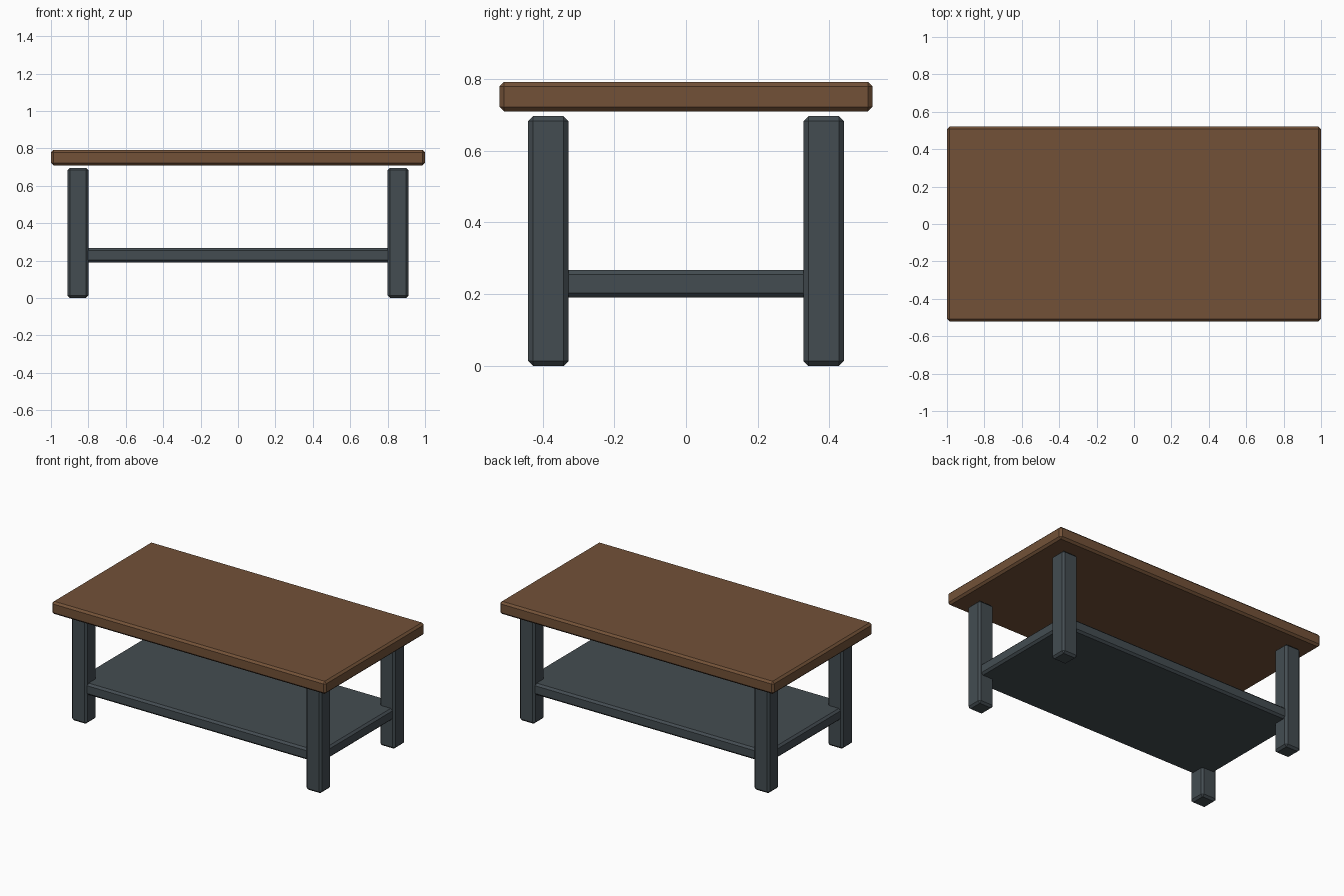
import bpy
import bmesh

if "Cube" in bpy.data.objects:
    bpy.data.objects.remove(bpy.data.objects["Cube"])


def material(name, rgb):
    m = bpy.data.materials.new(name)
    m.diffuse_color = (*rgb, 1.0)
    m.use_nodes = True
    m.node_tree.nodes["Principled BSDF"].inputs["Base Color"].default_value = m.diffuse_color
    return m


brown = material("brown wood", (0.17, 0.083, 0.039))
slate = material("slate paint", (0.057, 0.073, 0.083))


def box(name, lo, hi, mat, bevel=0.013):
    """Chamfered box between two opposite corners."""
    bm = bmesh.new()
    bmesh.ops.create_cube(bm, size=1.0)
    for v in bm.verts:
        for i in range(3):
            v.co[i] = (lo[i] + hi[i]) / 2 + v.co[i] * (hi[i] - lo[i])
    bmesh.ops.bevel(bm, geom=bm.edges[:], offset=bevel, segments=1,
                    affect='EDGES', profile=0.5)
    me = bpy.data.meshes.new(name)
    bm.to_mesh(me)
    bm.free()
    me.materials.append(mat)
    ob = bpy.data.objects.new(name, me)
    bpy.context.collection.objects.link(ob)
    return ob


# Tabletop and lower shelf
box("tabletop", (-1, -0.52, 0.709), (1, 0.52, 0.792), brown)
box("shelf", (-0.898, -0.428, 0.19), (0.898, 0.428, 0.267), slate)

# Four legs, floating just below the tabletop
for sx, side in ((-1, "left"), (1, "right")):
    for sy, end in ((-1, "front"), (1, "back")):
        x, y, h = sx * 0.856, sy * 0.384, 0.056
        box(f"{end}_{side}_leg", (x - h, y - h, 0), (x + h, y + h, 0.696), slate)
